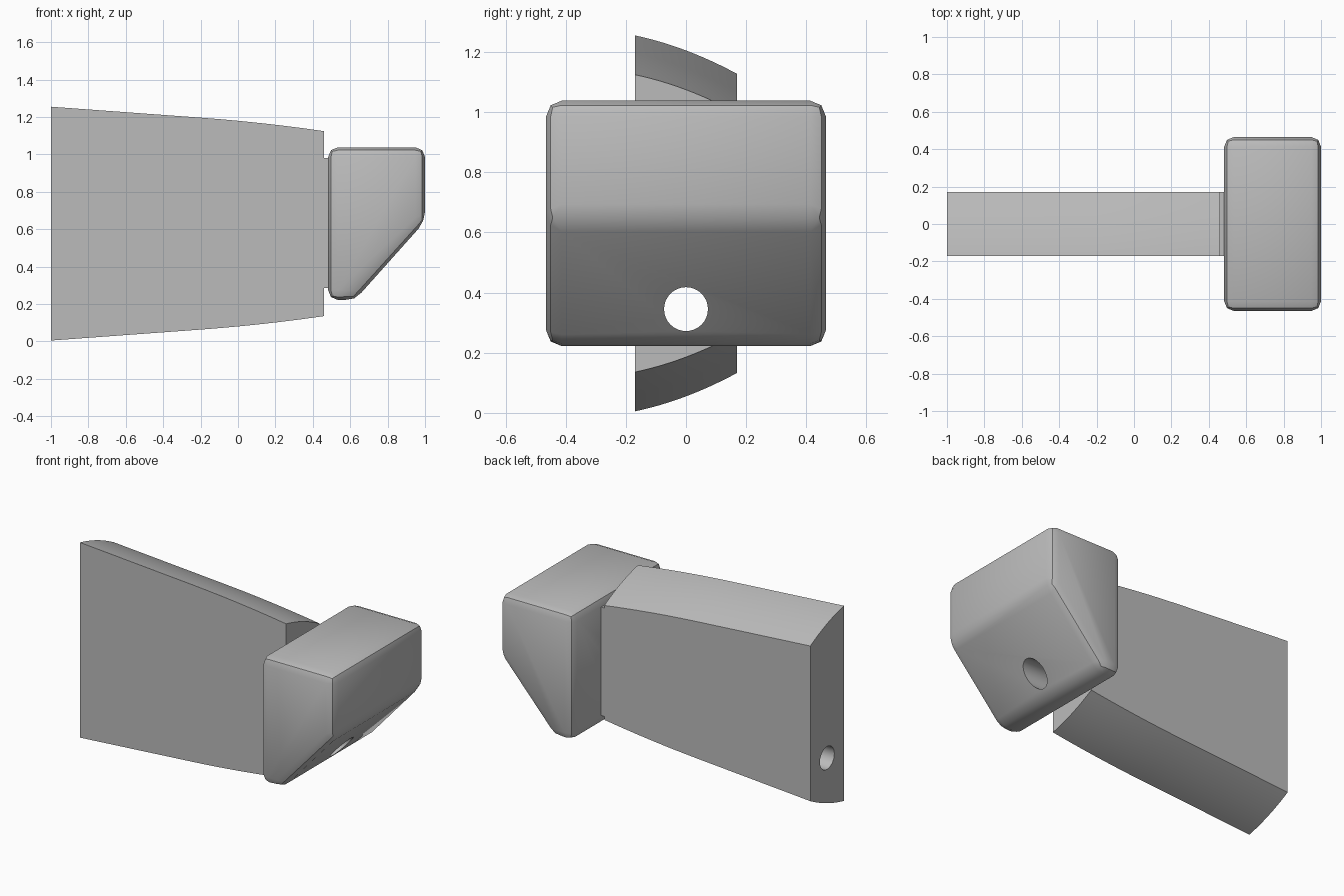
import bpy
import bmesh
import math

if "Cube" in bpy.data.objects:
    bpy.data.objects.remove(bpy.data.objects["Cube"], do_unlink=True)

MID_Z = 0.63       # height the tail is mirrored about
HALF_Y = 0.17      # half thickness of tail and neck

grey = bpy.data.materials.new("plain grey")
grey.use_nodes = True
grey.diffuse_color = (0.5, 0.5, 0.5, 1)
grey.node_tree.nodes["Principled BSDF"].inputs["Base Color"].default_value = grey.diffuse_color


def loft(name, sections):
    """Join matching closed sections into a solid with capped ends."""
    bm = bmesh.new()
    loops = [[bm.verts.new(p) for p in s] for s in sections]
    for a, b in zip(loops, loops[1:]):
        for i in range(len(a)):
            j = (i + 1) % len(a)
            bm.faces.new((a[i], a[j], b[j], b[i]))
    bm.faces.new(loops[0])
    bm.faces.new(loops[-1])
    bmesh.ops.recalc_face_normals(bm, faces=bm.faces)
    mesh = bpy.data.meshes.new(name)
    bm.to_mesh(mesh)
    bm.free()
    mesh.materials.append(grey)
    obj = bpy.data.objects.new(name, mesh)
    bpy.context.collection.objects.link(obj)
    return obj


def bore(obj):
    """Cut the through hole, bake the modifiers and smooth the rounded parts."""
    cut = obj.modifiers.new("bore", 'BOOLEAN')
    cut.operation = 'DIFFERENCE'
    cut.solver = 'EXACT'
    cut.object = cutter
    bpy.ops.object.select_all(action='DESELECT')
    bpy.context.view_layer.objects.active = obj
    obj.select_set(True)
    for mod in list(obj.modifiers):
        bpy.ops.object.modifier_apply(modifier=mod.name)
    bpy.ops.object.shade_smooth_by_angle(angle=math.radians(30))


# Long round hole cutter
bpy.ops.mesh.primitive_cylinder_add(vertices=32, radius=0.073, depth=3,
                                    location=(0, 0, 0.345),
                                    rotation=(0, math.pi / 2, 0))
cutter = bpy.context.object
cutter.name = "hole_cutter"
cutter.data.materials.append(grey)
cutter.hide_render = True


# Tail: tapered along x, with top and bottom curving inward toward the back
def tail_top(x, y):
    bend = max(0, x + 0.2)
    t = y / HALF_Y
    return 1.255 - 0.073 * (x + 1) - 0.055 * bend ** 2 - 0.05 - 0.064 * t - 0.014 * t * t


ys = [HALF_Y * (i / 6 - 1) for i in range(13)]
xs = [-1, -0.6, -0.2] + [-0.2 + 0.66 * i / 6 for i in range(1, 7)]
sections = []
for x in xs:
    top = [(x, y, tail_top(x, y)) for y in ys]
    bottom = [(x, y, 2 * MID_Z - z) for _, y, z in reversed(top)]
    sections.append(top + bottom)
tail = loft("tail", sections)

# Neck between tail and head
neck = loft("neck", [[(x, -HALF_Y, 0.285), (x, HALF_Y, 0.285),
                      (x, HALF_Y, 0.98), (x, -HALF_Y, 0.98)] for x in (0.455, 0.49)])

# Head: block with a sloped lower front and rounded edges
outline = [(0.482, 0.222), (0.625, 0.222), (1, 0.642), (1, 1.038), (0.482, 1.038)]
head = loft("head", [[(x, y, z) for x, z in outline] for y in (-0.465, 0.465)])
rounding = head.modifiers.new("rounding", 'BEVEL')
rounding.width = 0.052
rounding.segments = 2
rounding.limit_method = 'NONE'

for part in (tail, neck, head):
    bore(part)

bpy.data.objects.remove(cutter, do_unlink=True)
